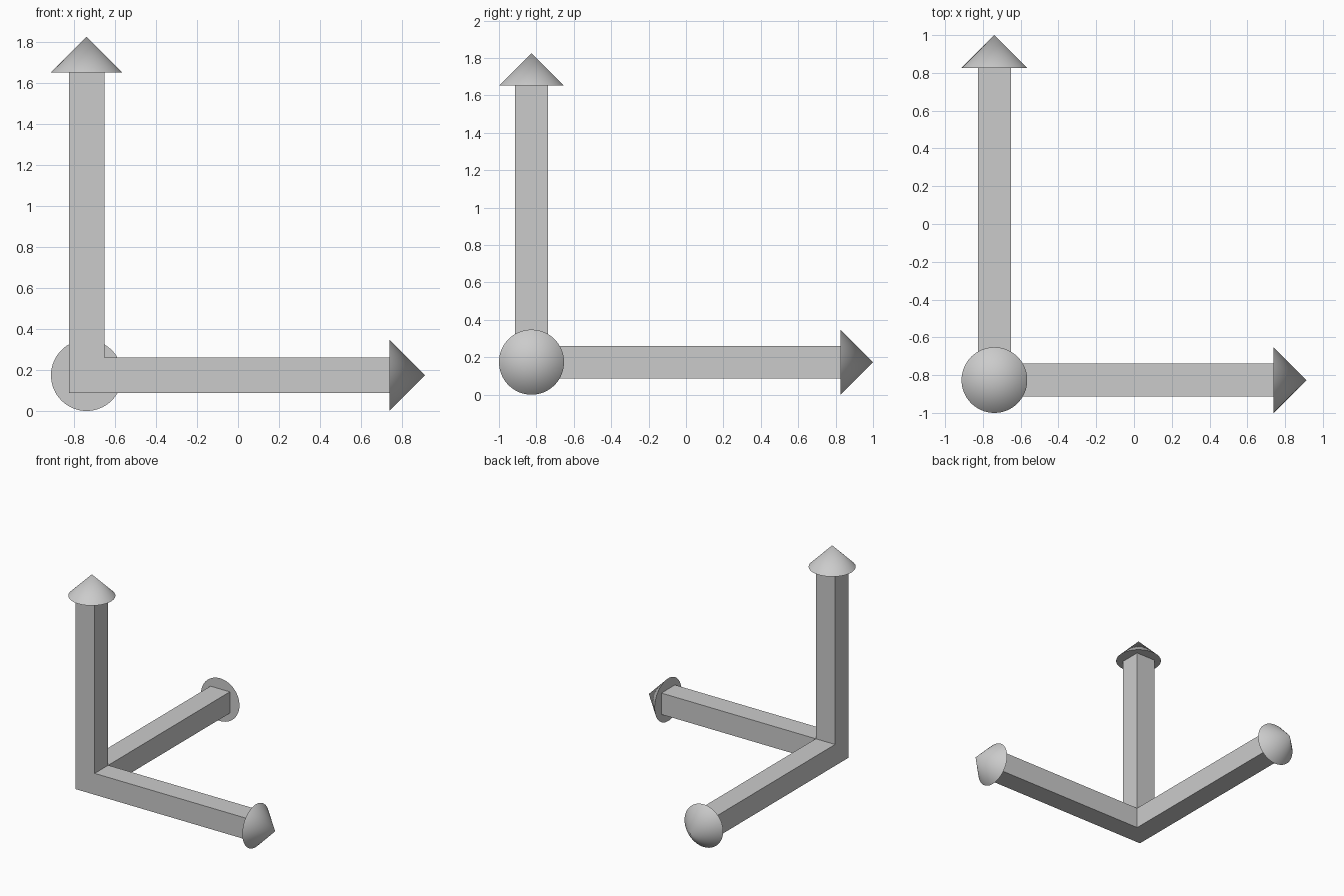
import bpy, bmesh, math
from mathutils import Vector, Matrix

if "Cube" in bpy.data.objects:
    bpy.data.objects.remove(bpy.data.objects["Cube"])

U = 2 / 23                                   # half the shaft width
ORIGIN = Vector((-8.5, -9.5, 2)) * U         # centre of the corner block
ARMS = {                                     # name: (direction, shaft end)
    "x": (Vector((1, 0, 0)), 17 * U),
    "y": (Vector((0, 1, 0)), 19 * U),
    "z": (Vector((0, 0, 1)), 17 * U),
}


def add_object(name, bm):
    mesh = bpy.data.meshes.new(name)
    bm.normal_update()
    bm.to_mesh(mesh)
    bm.free()
    obj = bpy.data.objects.new(name, mesh)
    bpy.context.collection.objects.link(obj)
    obj.location = ORIGIN
    return obj


# Square shafts: a corner cube with three faces extruded into arms
bm = bmesh.new()
bmesh.ops.create_cube(bm, size=2 * U)
for axis, end in ARMS.values():
    bm.normal_update()
    face = max(bm.faces, key=lambda f: f.normal.dot(axis) + f.calc_center_median().dot(axis))
    new = bmesh.ops.extrude_discrete_faces(bm, faces=[face])["faces"]
    bmesh.ops.translate(bm, verts=new[0].verts, vec=axis * (end - U))
add_object("axis_shafts", bm)

# Round cone heads, one on each arm
for name, (axis, end) in ARMS.items():
    bm = bmesh.new()
    turn = axis.to_track_quat("Z", "Y").to_matrix().to_4x4()
    bmesh.ops.create_cone(
        bm, cap_ends=True, segments=64, radius1=2 * U, radius2=0, depth=2 * U,
        matrix=Matrix.Translation(axis * (end + U)) @ turn)
    head = add_object(name + "_arrow_head", bm)
    bpy.ops.object.select_all(action="DESELECT")
    head.select_set(True)
    bpy.context.view_layer.objects.active = head
    bpy.ops.object.shade_smooth_by_angle(angle=math.radians(30))
